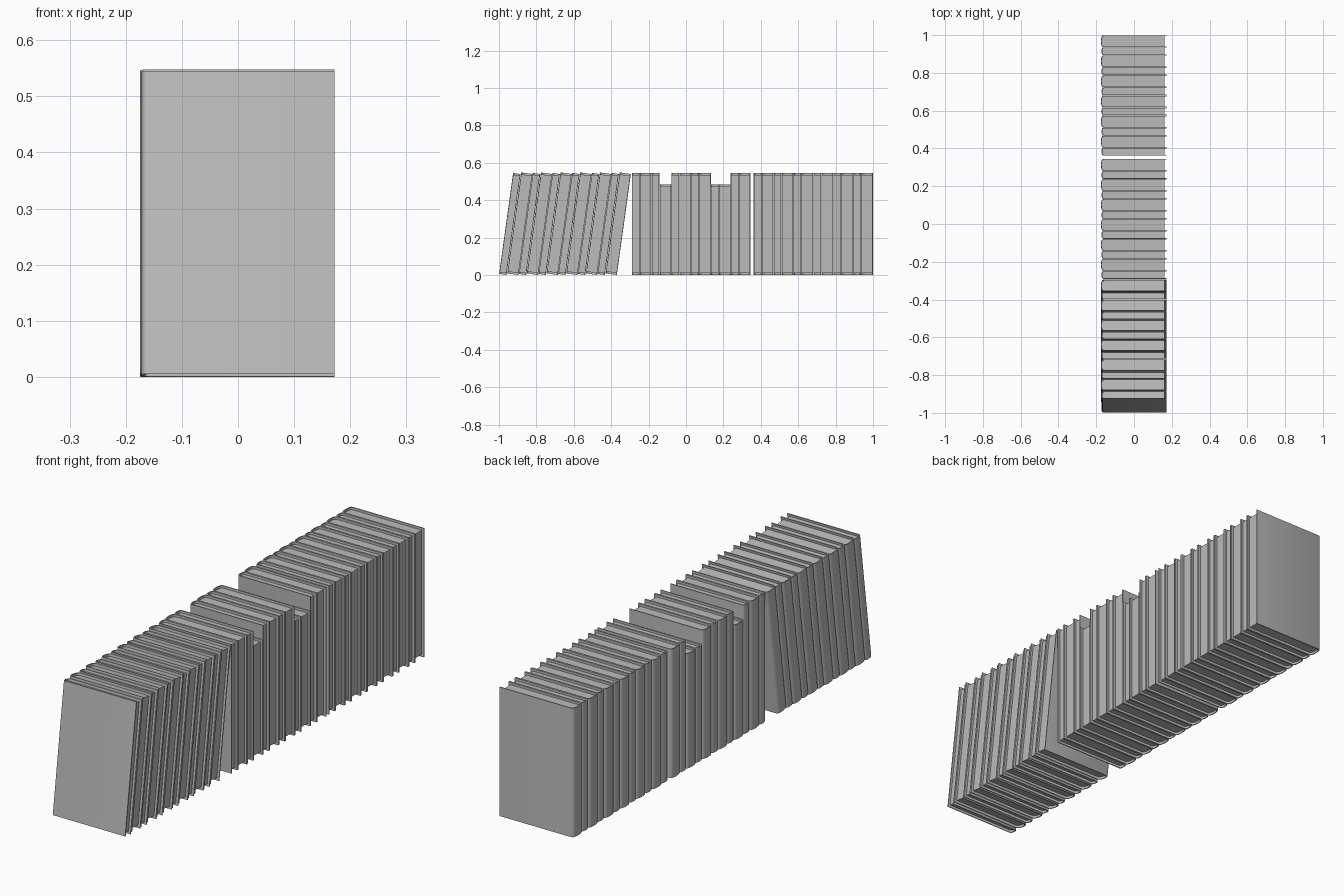
import bpy, bmesh, math
from mathutils import Matrix

cube = bpy.data.objects.get("Cube")
if cube:
    bpy.data.objects.remove(cube, do_unlink=True)

grey = bpy.data.materials.new("warm_grey")
grey.use_nodes = True
tone = (0.5, 0.5, 0.5, 1)
grey.diffuse_color = tone
grey.node_tree.nodes["Principled BSDF"].inputs["Base Color"].default_value = tone

TALL, SHORT = 0.545, 0.485
THIN, THICK = 0.042, 0.063
BACK, FORE = -0.163, 0.172      # spine hinge and cover edge
BOARD, INSET = 0.004, 0.01      # cover thickness, page inset
LEAN = math.radians(7.9)


def prism(bm, outline, z0, z1):
    """Extrude a plan outline upward into a closed solid."""
    base = bm.faces.new([bm.verts.new((x, y, z0)) for x, y in outline])
    top = bmesh.ops.extrude_face_region(bm, geom=[base])["geom"]
    verts = [v for v in top if isinstance(v, bmesh.types.BMVert)]
    bmesh.ops.translate(bm, verts=verts, vec=(0, 0, z1 - z0))


def spine_arc(width, depth, steps=8):
    """Rounded spine curve running from the back cover to the front cover."""
    arc = []
    for i in range(steps + 1):
        a = math.pi * i / steps
        arc.append((BACK - depth * math.sin(a) ** 0.8, width / 2 * (1 + math.cos(a))))
    return arc


def book(name, y, width, height, bulge, lean=0.0):
    """One hardback: wraparound cover with a recessed page block."""
    bm = bmesh.new()
    outer = spine_arc(width, bulge)
    inner = [(x + BOARD, BOARD + yy * (width - 2 * BOARD) / width) for x, yy in outer]
    cover = [(FORE, width)] + outer + [(FORE, 0), (FORE, BOARD)]
    cover += inner[::-1] + [(FORE, width - BOARD)]
    prism(bm, cover, 0, height)
    pages = inner + [(FORE - INSET, BOARD), (FORE - INSET, width - BOARD)]
    prism(bm, pages, INSET, height - INSET)
    bmesh.ops.recalc_face_normals(bm, faces=bm.faces)
    # Tip the book over its lower rear edge
    pivot = Matrix.Translation((0, width, 0))
    bm.transform(pivot @ Matrix.Rotation(-lean, 4, "X") @ pivot.inverted())
    if lean:
        bm.transform(Matrix.Translation((0, width / math.cos(lean) - width, 0)))
    mesh = bpy.data.meshes.new(name)
    bm.to_mesh(mesh)
    bm.free()
    mesh.materials.append(grey)
    obj = bpy.data.objects.new(name, mesh)
    obj.location.y = y
    bpy.context.collection.objects.link(obj)
    bpy.ops.object.select_all(action="DESELECT")
    obj.select_set(True)
    bpy.context.view_layer.objects.active = obj
    bpy.ops.object.shade_smooth_by_angle(angle=math.radians(40))


def row(name, start, end, lean=0.0, short=()):
    """Twelve books alternating thin and thick, filling start to end."""
    pitch = (end - start) / 6
    for i in range(12):
        thick = i % 2
        offset = pitch * (i // 2) + thick * (THIN / math.cos(lean) + 0.0005)
        width = THICK if thick else THIN
        if lean:
            width -= 0.002
        book(f"{name}_book_{i + 1}", start + offset, width,
             SHORT if i in short else TALL, 0.012 if thick else 0.009, lean)


row("leaning", -1.0, -0.369, lean=LEAN)
row("middle", -0.29, 0.345, short=(3, 8, 9))
row("rear", 0.362, 1.0)
